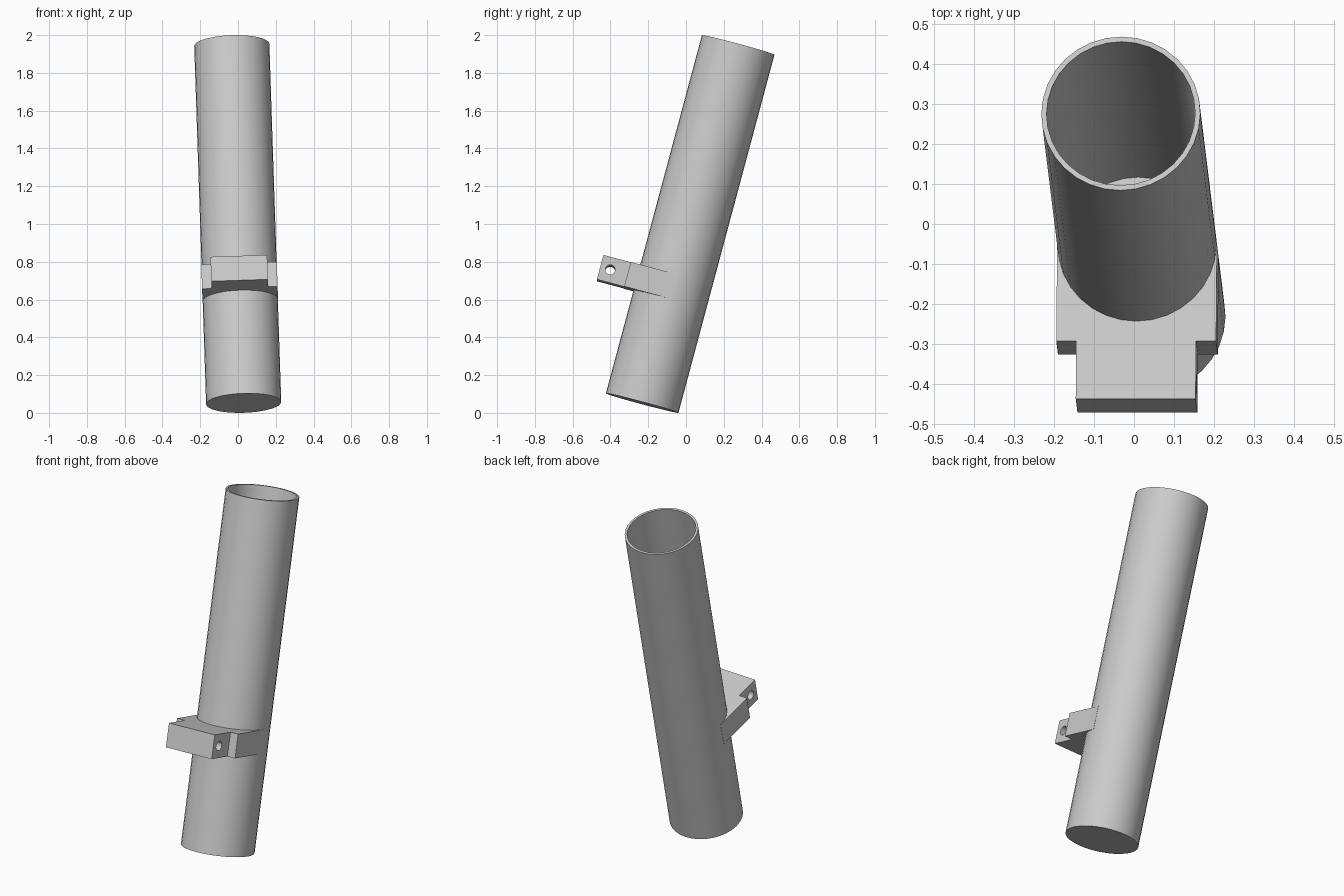
import bpy, bmesh
from math import radians, pi, cos, sin
from mathutils import Matrix, Vector, Euler

cube = bpy.data.objects.get("Cube")
if cube:
    bpy.data.objects.remove(cube, do_unlink=True)

SIDES = 32
RADIUS, BORE = 0.199, 0.186
LENGTH, SEAM = 1.964, 0.655
BRACKET_LOW, BRACKET_HIGH = 0.566, 0.70

# Everything is modelled upright, then leaned together
LEAN = Matrix.Translation((0.03, -0.232, 0.052)) @ Euler((radians(-15), radians(-1.9), 0)).to_matrix().to_4x4()

grey = bpy.data.materials.new("light grey")
grey.use_nodes = True
colour = (0.6, 0.6, 0.6, 1)
grey.diffuse_color = colour
grey.node_tree.nodes["Principled BSDF"].inputs["Base Color"].default_value = colour


def make_object(name, bm):
    bmesh.ops.remove_doubles(bm, verts=bm.verts, dist=1e-5)
    bmesh.ops.recalc_face_normals(bm, faces=bm.faces)
    mesh = bpy.data.meshes.new(name)
    bm.to_mesh(mesh)
    bm.free()
    mesh.materials.append(grey)
    obj = bpy.data.objects.new(name, mesh)
    bpy.context.collection.objects.link(obj)
    obj.matrix_world = LEAN
    return obj


def activate(obj):
    bpy.ops.object.select_all(action="DESELECT")
    obj.select_set(True)
    bpy.context.view_layer.objects.active = obj


def lathe(name, profile):
    bm = bmesh.new()
    verts = [bm.verts.new((r, 0, z)) for r, z in profile]
    edges = [bm.edges.new(pair) for pair in zip(verts, verts[1:])]
    bmesh.ops.spin(bm, geom=verts + edges, cent=(0, 0, 0), axis=(0, 0, 1),
                   angle=2 * pi, steps=SIDES, use_duplicate=False)
    obj = make_object(name, bm)
    activate(obj)
    bpy.ops.object.shade_smooth_by_angle(angle=radians(30))
    return obj


# Solid lower post and the hollow tube standing on it
lathe("lower_post", [(0, 0), (RADIUS, 0), (RADIUS, SEAM), (0, SEAM)])
lathe("upper_tube", [(BORE, SEAM), (RADIUS, SEAM), (RADIUS, LENGTH), (BORE, LENGTH), (BORE, SEAM)])

# Stepped bracket hugging the front half of the tube
half = [(0.2, 0), (0.2, -0.25), (0.15, -0.25), (0.15, -0.4)]
arc = [(0.194 * cos(a), -0.194 * sin(a)) for a in (pi - pi * i / 16 for i in range(17))]
outline = half + [(-x, y) for x, y in reversed(half)] + arc
bm = bmesh.new()
base = bm.faces.new([bm.verts.new((x, y, BRACKET_LOW)) for x, y in outline])
top = bmesh.ops.extrude_face_region(bm, geom=[base])["geom"]
bmesh.ops.translate(bm, vec=Vector((0, 0, BRACKET_HIGH - BRACKET_LOW)),
                    verts=[v for v in top if isinstance(v, bmesh.types.BMVert)])
bracket = make_object("bracket", bm)

# Pin hole drilled sideways through the bracket nose
bm = bmesh.new()
place = Matrix.Translation((0, -0.345, (BRACKET_LOW + BRACKET_HIGH) / 2)) @ Matrix.Rotation(pi / 2, 4, "Y")
bmesh.ops.create_cone(bm, cap_ends=True, segments=24, radius1=0.026, radius2=0.026, depth=0.5, matrix=place)
cutter = make_object("hole_cutter", bm)
cutter.hide_render = True
drill = bracket.modifiers.new("pin_hole", "BOOLEAN")
drill.operation = "DIFFERENCE"
drill.solver = "EXACT"
drill.object = cutter
activate(bracket)
bpy.ops.object.modifier_apply(modifier=drill.name)
bpy.data.objects.remove(cutter, do_unlink=True)
bpy.ops.object.shade_smooth_by_angle(angle=radians(30))
